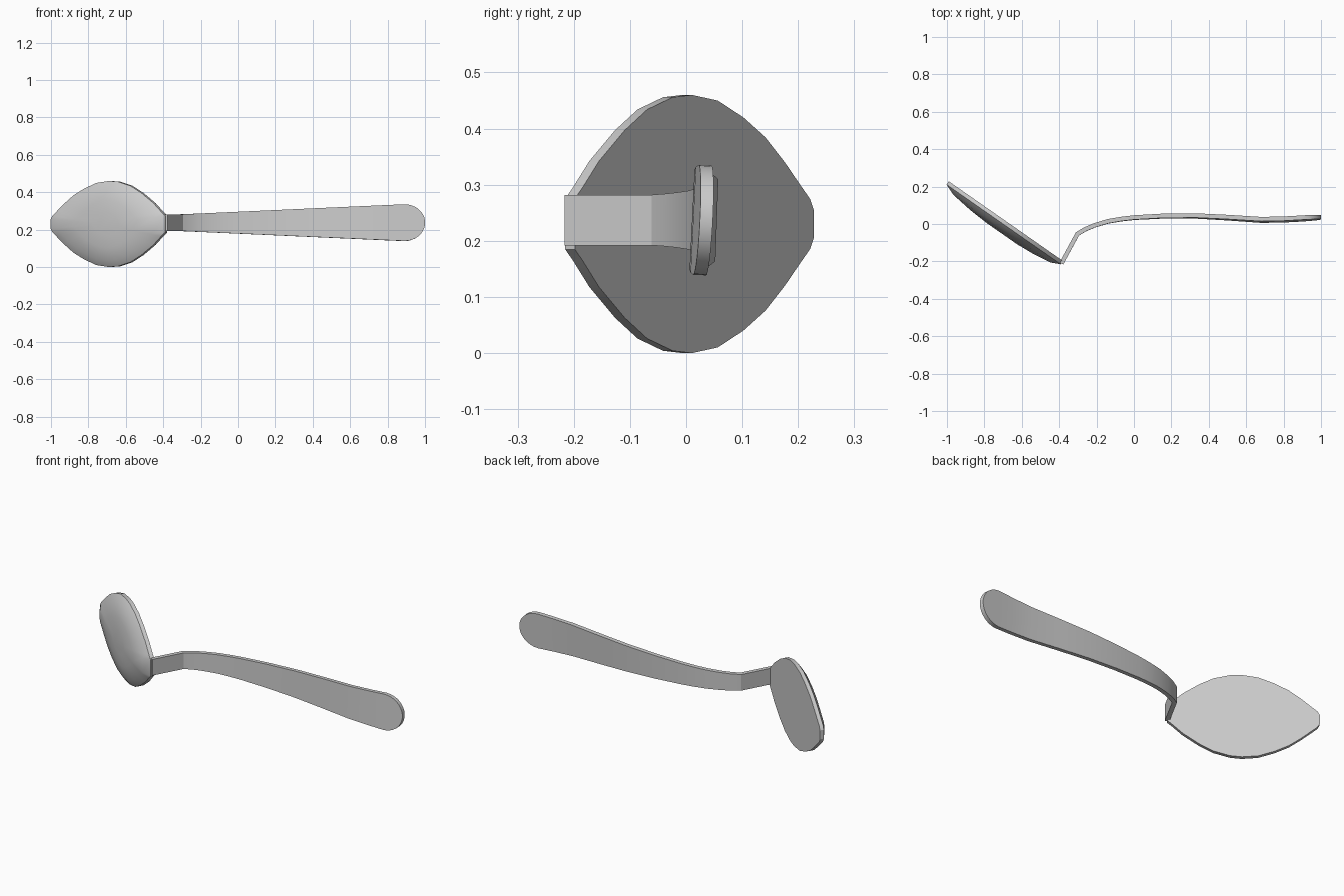
import bpy, bmesh, math
from mathutils import Vector

cube = bpy.data.objects.get("Cube")
if cube:
    bpy.data.objects.remove(cube, do_unlink=True)


def finish(name, bm, thickness=0):
    bmesh.ops.recalc_face_normals(bm, faces=bm.faces)
    mesh = bpy.data.meshes.new(name)
    bm.to_mesh(mesh)
    bm.free()
    obj = bpy.data.objects.new(name, mesh)
    bpy.context.collection.objects.link(obj)
    bpy.ops.object.select_all(action='DESELECT')
    obj.select_set(True)
    bpy.context.view_layer.objects.active = obj
    if thickness:
        mod = obj.modifiers.new("thickness", 'SOLIDIFY')
        mod.thickness = thickness
        mod.offset = 0
        mod.use_even_offset = True
        bpy.ops.object.modifier_apply(modifier=mod.name)
    bpy.ops.object.shade_smooth_by_angle(angle=math.radians(30))
    return obj


# Bowl: a flat back and a shallow domed front, tilted along its length
TIP = Vector((-0.99, 0.228, 0.23))
ALONG = Vector((0.82, -0.572, 0))
OUT = Vector((-0.572, -0.82, 0))
CENTRE = 0.4
outline = [(0, 0.025), (0.012, 0.045), (0.04, 0.068), (0.09, 0.11),
           (0.15, 0.154), (0.22, 0.19), (0.3, 0.22), (0.38, 0.23),
           (0.44, 0.226), (0.52, 0.204), (0.59, 0.167), (0.67, 0.112),
           (0.72, 0.066), (0.745, 0.045)]
loop = outline + [(u, -w) for u, w in reversed(outline)]
rings = [(1, 0), (1, 0.021), (0.85, 0.045), (0.55, 0.06), (0.27, 0.067)]

bm = bmesh.new()
layers = []
for scale, depth in rings:
    layers.append([bm.verts.new(TIP + ALONG * (CENTRE + (u - CENTRE) * scale)
                                + OUT * depth + Vector((0, 0, w * scale)))
                   for u, w in loop])
n = len(loop)
for a, b in zip(layers, layers[1:]):
    for i in range(n):
        j = (i + 1) % n
        bm.faces.new((a[i], a[j], b[j], b[i]))
bm.faces.new(layers[0])
bm.faces.new(layers[-1])
finish("spoon_bowl", bm)

# Handle: a bent, widening strap with a rounded end
MID, LEAN = 0.237, 0.05
path = [(-0.388, -0.211), (-0.302, -0.053), (-0.26, -0.028), (-0.21, -0.007),
        (-0.14, 0.014), (-0.07, 0.026), (0, 0.034), (0.15, 0.042),
        (0.33, 0.043), (0.5, 0.034), (0.68, 0.022), (0.8, 0.024), (0.89, 0.029)]
sections = [(x, y, 0.045 + 0.053 * max(0, x + 0.3) / 1.19) for x, y in path]
for k in range(1, 9):
    a = math.radians(k * 10.5)
    sections.append((0.89 + 0.11 * math.sin(a), 0.029 + 0.007 * math.sin(a),
                     0.098 * math.cos(a)))

bm = bmesh.new()
previous = None
for x, y, w in sections:
    lean = LEAN * w * min(1, max(0, x + 0.39))
    pair = [bm.verts.new((x, y + s * lean, MID + s * w)) for s in (-1, 1)]
    if previous:
        bm.faces.new((previous[0], pair[0], pair[1], previous[1]))
    previous = pair
finish("spoon_handle", bm, 0.023)
